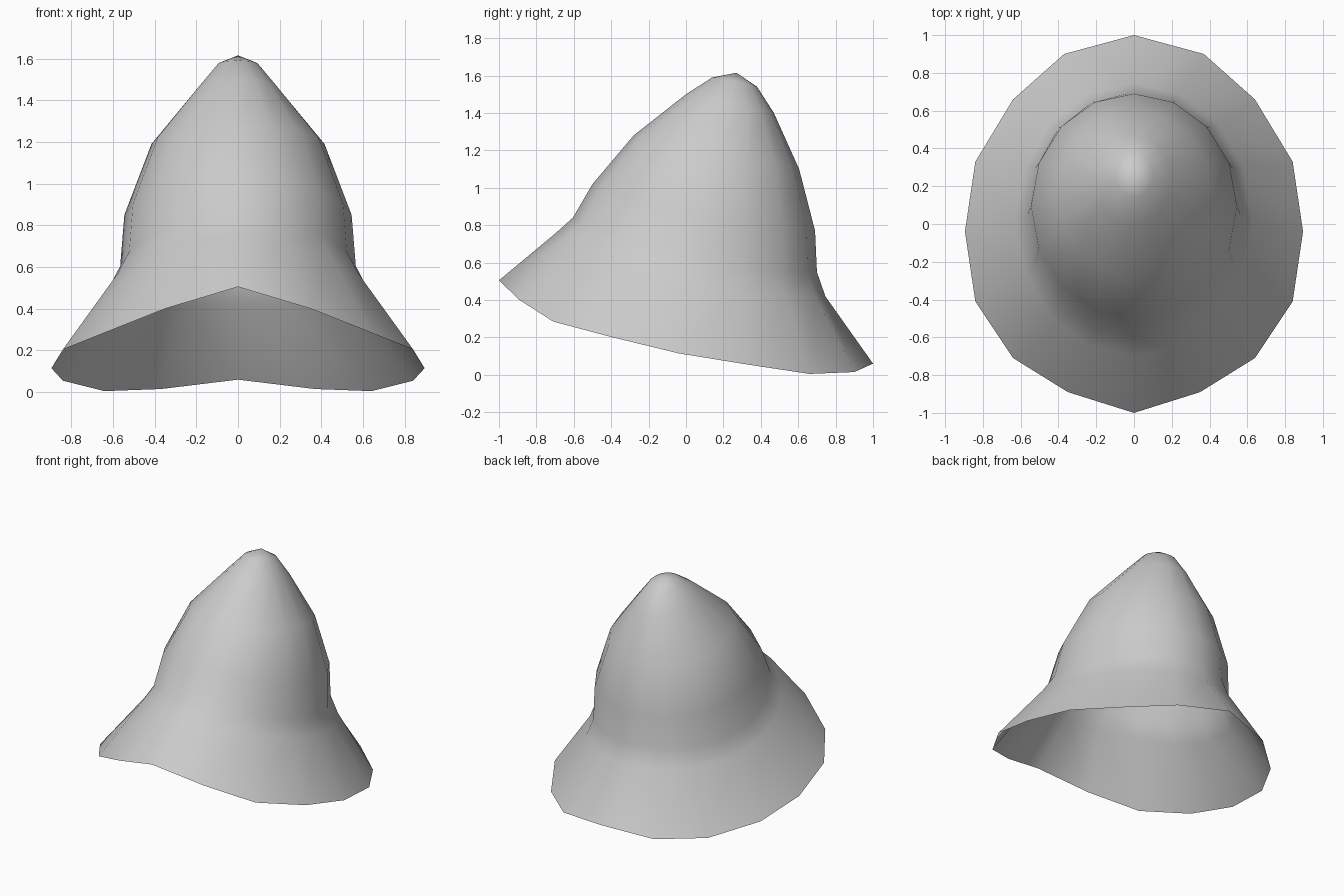
import bpy, bmesh, math

cube = bpy.data.objects.get("Cube")
if cube:
    bpy.data.objects.remove(cube, do_unlink=True)

SIDES = 16
HALF = SIDES // 2

grey = bpy.data.materials.new("pale grey felt")
grey.use_nodes = True
colour = (0.6, 0.6, 0.6, 1)
grey.diffuse_color = colour
grey.node_tree.nodes["Principled BSDF"].inputs["Base Color"].default_value = colour


def tilted_ring(y_front, z_front, half_width, z_side, y_back, z_back):
    """Half an ellipse, back to front, whose height bends through three levels."""
    centre, radius = (y_back + y_front) / 2, (y_back - y_front) / 2
    slope = (z_back - z_front) / 2
    bend = (z_back + z_front) / 2 - z_side
    points = []
    for i in range(HALF + 1):
        a = math.pi * i / HALF
        c = math.cos(a)
        points.append((half_width * math.sin(a), centre + radius * c,
                       z_side + slope * c + bend * c * c))
    return points


def mirrored(half):
    """Close a half ring by reflecting it across x = 0."""
    return half + [(-x, y, z) for x, y, z in reversed(half[1:-1])]


# Crown rings, from the tip down to the flare
crown = [
    (0.14, 1.59, 0.10, 1.57, 0.38, 1.54),
    (0.00, 1.50, 0.20, 1.45, 0.47, 1.40),
    (-0.28, 1.28, 0.415, 1.19, 0.605, 1.10),
    (-0.50, 1.02, 0.545, 0.85, 0.69, 0.77),
    (-0.605, 0.84, 0.565, 0.605, 0.70, 0.55),
    (-0.70, 0.755, 0.625, 0.49, 0.745, 0.42),
]
# Wavy brim edge, back to front
brim = [(0, 1, 0.06), (0.37, 0.9, 0.015), (0.64, 0.66, 0.005),
        (0.84, 0.33, 0.055), (0.895, -0.04, 0.115), (0.84, -0.41, 0.205),
        (0.64, -0.71, 0.285), (0.35, -0.89, 0.4), (0, -1, 0.505)]

# Hat shell: a fan at the tip, then bands down to the open brim
bm = bmesh.new()
tip = bm.verts.new((0, 0.27, 1.615))
rings = [[bm.verts.new(p) for p in mirrored(half)]
         for half in [tilted_ring(*r) for r in crown] + [brim]]
for i in range(SIDES):
    j = (i + 1) % SIDES
    bm.faces.new((tip, rings[0][j], rings[0][i]))
    for upper, lower in zip(rings, rings[1:]):
        bm.faces.new((upper[i], upper[j], lower[j], lower[i]))
for face in bm.faces:
    face.smooth = True
# Rings run clockwise from above, so this order gives outward normals
bmesh.ops.recalc_face_normals(bm, faces=bm.faces)
if sum(f.normal.dot(f.calc_center_median() - rings[0][0].co.lerp(rings[5][HALF].co, 0.5))
       for f in bm.faces) < 0:
    bmesh.ops.reverse_faces(bm, faces=bm.faces)

mesh = bpy.data.meshes.new("hat")
bm.to_mesh(mesh)
bm.free()
mesh.materials.append(grey)
hat = bpy.data.objects.new("hat", mesh)
bpy.context.collection.objects.link(hat)
